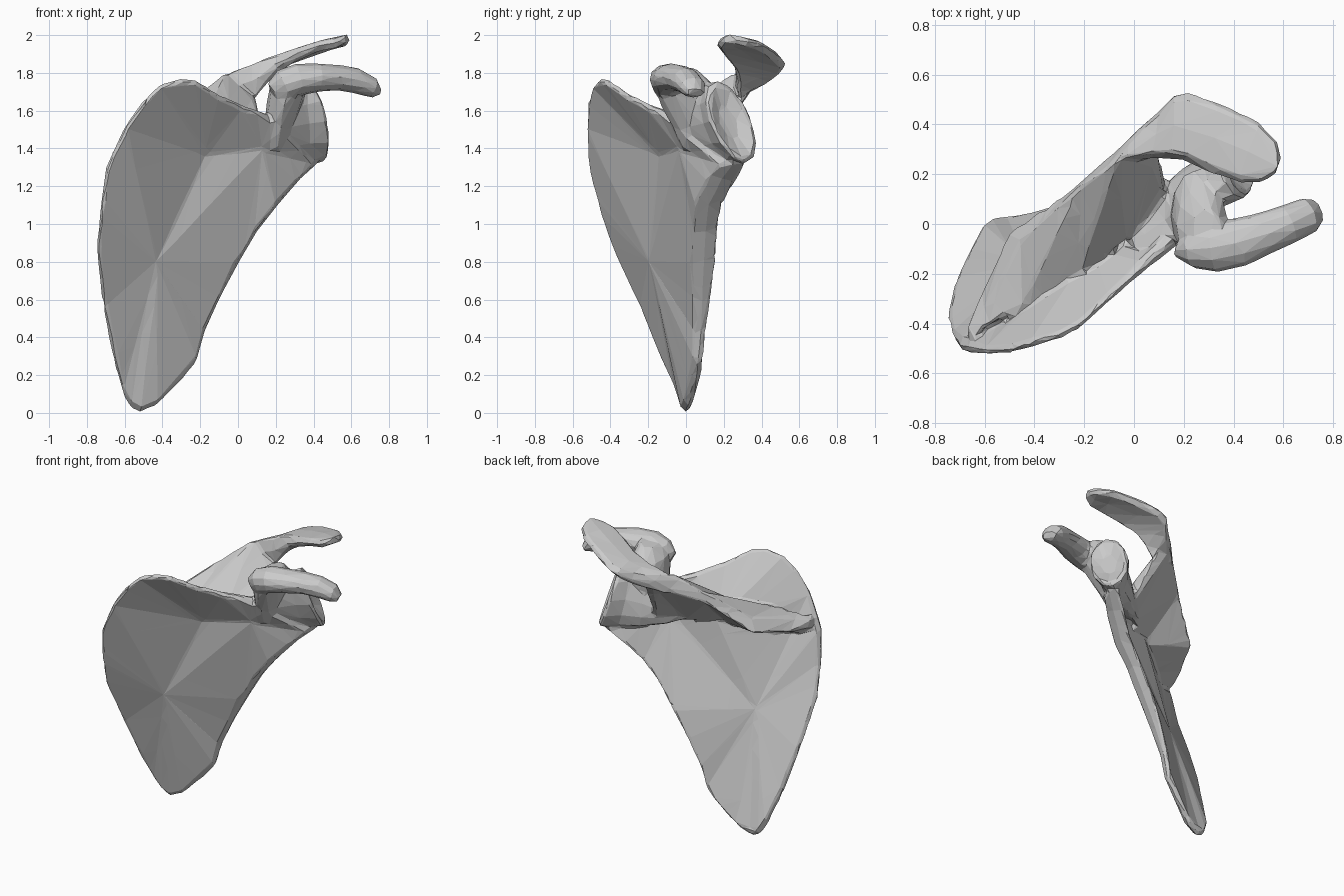
import bpy, bmesh, math
from mathutils import Vector

parts = []


def finish(name, bm):
    bmesh.ops.remove_doubles(bm, verts=bm.verts, dist=0.0005)
    bmesh.ops.recalc_face_normals(bm, faces=bm.faces)
    me = bpy.data.meshes.new(name)
    bm.to_mesh(me)
    bm.free()
    ob = bpy.data.objects.new(name, me)
    bpy.context.collection.objects.link(ob)
    parts.append(ob)


def bridge(bm, a, b):
    n = len(a)
    for i in range(n):
        j = (i + 1) % n
        bm.faces.new((a[i], a[j], b[j], b[i]))


def loft(name, rings):
    bm = bmesh.new()
    vs = [[bm.verts.new(p) for p in r] for r in rings]
    for a, b in zip(vs, vs[1:]):
        bridge(bm, a, b)
    bm.faces.new(vs[0])
    bm.faces.new(vs[-1])
    finish(name, bm)


def ellipse(c, u, v, n=12):
    c, u, v = Vector(c), Vector(u), Vector(v)
    return [c + u * math.cos(2 * math.pi * i / n) + v * math.sin(2 * math.pi * i / n)
            for i in range(n)]


# Blade: border points as x, z, middle y, half thickness
border = [
    (-.52, .00, .00, .03), (-.57, .025, -.005, .03), (-.61, .10, -.03, .03),
    (-.66, .28, -.115, .025), (-.715, .55, -.225, .02), (-.752, .87, -.37, .02),
    (-.73, 1.08, -.44, .02), (-.70, 1.30, -.485, .03), (-.60, 1.52, -.51, .02),
    (-.50, 1.66, -.50, .02), (-.41, 1.745, -.475, .02), (-.30, 1.775, -.445, .02),
    (-.22, 1.765, -.405, .02), (-.10, 1.69, -.30, .02), (.03, 1.63, -.18, .03),
    (.12, 1.60, -.10, .04), (.26, 1.50, .06, .09), (.42, 1.32, .25, .07),
    (.33, 1.24, .19, .08), (.21, 1.10, .12, .075), (.10, .96, .105, .065),
    (.00, .79, .095, .065), (-.10, .60, .085, .05), (-.18, .42, .075, .035),
    (-.22, .27, .065, .03), (-.30, .17, .05, .03), (-.43, .04, .015, .03)]
hollows = [(-.43, -.195, .80), (-.17, -.14, 1.36), (.13, -.04, 1.40)]
mid_x, mid_z, inset = -.33, 1.0, .97
bm = bmesh.new()
rim = [bm.verts.new((x, y, z)) for x, z, y, t in border]
for side in (-1, 1):
    ring = [bm.verts.new((mid_x + (x - mid_x) * inset, y + side * t, mid_z + (z - mid_z) * inset))
            for x, z, y, t in border]
    bridge(bm, rim, ring)
    cores = [bm.verts.new((x, y + max(side, 0) * .04, z)) for x, y, z in hollows]
    near = [min(cores, key=lambda c: (c.co - v.co).length) for v in ring]
    bm.faces.new(cores)
    for i in range(len(ring)):
        j = (i + 1) % len(ring)
        bm.faces.new((ring[i], ring[j], near[i]))
        if near[i] is not near[j]:
            bm.faces.new((ring[j], near[j], near[i]))
finish("blade", bm)

# Spine ridge: upper base, upper crest, lower crest, lower base of each section
loft("spine_ridge", [
    [(-.66, -.46, 1.38), (-.67, -.42, 1.38), (-.67, -.42, 1.33), (-.66, -.46, 1.32)],
    [(-.60, -.42, 1.41), (-.60, -.33, 1.40), (-.61, -.27, 1.34), (-.60, -.40, 1.28)],
    [(-.45, -.33, 1.45), (-.46, -.07, 1.47), (-.50, -.03, 1.39), (-.45, -.30, 1.29)],
    [(-.22, -.20, 1.49), (-.22, .15, 1.68), (-.25, .14, 1.60), (-.20, -.16, 1.34)],
    [(-.03, -.06, 1.50), (-.07, .25, 1.80), (.00, .36, 1.73), (.00, .00, 1.36)],
    [(.12, .10, 1.53), (.08, .24, 1.66), (.09, .32, 1.68), (.14, .12, 1.36)]])

# Acromion: inner top, outer top, inner and outer depth of each section
sections = [
    ((-.12, .22, 1.75), (-.05, .315, 1.73), .08, .06),
    ((-.06, .25, 1.80), (.00, .365, 1.78), .14, .08),
    ((.08, .265, 1.85), (.10, .455, 1.825), .19, .08),
    ((.15, .26, 1.88), (.16, .52, 1.86), .14, .07),
    ((.21, .25, 1.90), (.22, .53, 1.88), .10, .06),
    ((.30, .205, 1.93), (.34, .49, 1.925), .07, .06),
    ((.42, .165, 1.97), (.50, .415, 1.97), .055, .05),
    ((.51, .165, 1.985), (.575, .335, 1.99), .055, .05),
    ((.57, .20, 2.0), (.59, .27, 2.0), .045, .045)]
rings = []
for a, b, ta, tb in sections:
    a, b, d = Vector(a), Vector(b), Vector((0, 0, 1))
    m, s = (a + b) / 2, (a - b) * .1
    rings.append([a - s, m + d * .008, b + s, b - d * tb * .5,
                  b + s - d * tb, m - d * (ta + tb) * .45, a - s - d * ta, a - d * ta * .5])
loft("acromion", rings)

# Neck flaring out to the shallow socket
across = Vector((-.5, .87, 0))
loft("neck_and_socket", [
    ellipse((-.02, -.06, 1.45), across * .03, (.03, -.04, .06)),
    ellipse((.12, .02, 1.46), across * .085, (.03, -.05, .12)),
    ellipse((.24, .115, 1.50), across * .10, (.01, -.06, .18)),
    ellipse((.33, .18, 1.53), across * .10, (-.02, -.065, .21)),
    ellipse((.405, .24, 1.54), across * .13, (-.04, -.075, .22)),
    ellipse((.42, .245, 1.54), across * .115, (-.035, -.065, .19)),
    ellipse((.39, .225, 1.54), across * .05, (-.015, -.03, .09))])

# Broad root of the coracoid rising from the neck
loft("coracoid_root", [
    ellipse((.18, .04, 1.40), (.05, .02, 0), (-.02, .06, 0)),
    ellipse((.225, .06, 1.53), (.08, .02, .02), (0, .13, .02)),
    ellipse((.25, .04, 1.65), (.10, 0, .02), (0, .18, .01)),
    ellipse((.275, -.01, 1.75), (.105, 0, .01), (0, .165, -.02)),
    ellipse((.29, -.03, 1.82), (.06, 0, .01), (0, .09, 0))])

# Hooked tip: centre, half width, half height along its path
path = [((.18, -.11, 1.70), .03, .05), ((.24, -.10, 1.735), .08, .085),
        ((.32, -.095, 1.765), .10, .085), ((.42, -.075, 1.775), .10, .075),
        ((.53, -.035, 1.775), .085, .068), ((.62, .00, 1.76), .08, .068),
        ((.70, .035, 1.725), .075, .058), ((.74, .05, 1.69), .05, .028)]
rings = []
for i, (c, w, h) in enumerate(path):
    tan = Vector(path[min(i + 1, len(path) - 1)][0]) - Vector(path[max(i - 1, 0)][0])
    side = tan.cross(Vector((0, 0, 1))).normalized()
    rings.append(ellipse(c, side * w, side.cross(tan).normalized() * h))
loft("coracoid_hook", rings)

# Fuse the parts into one bone and reduce it to low-poly facets
bpy.ops.object.select_all(action='DESELECT')
for ob in parts:
    ob.select_set(True)
bone = parts[0]
bpy.context.view_layer.objects.active = bone
bpy.ops.object.join()
bone.name = "shoulder_blade_bone"
m = bone.modifiers.new("fuse", 'REMESH')
m.mode, m.voxel_size = 'VOXEL', .012
m = bone.modifiers.new("soften", 'SMOOTH')
m.factor, m.iterations = .5, 6
m = bone.modifiers.new("facets", 'DECIMATE')
m.ratio = .018
